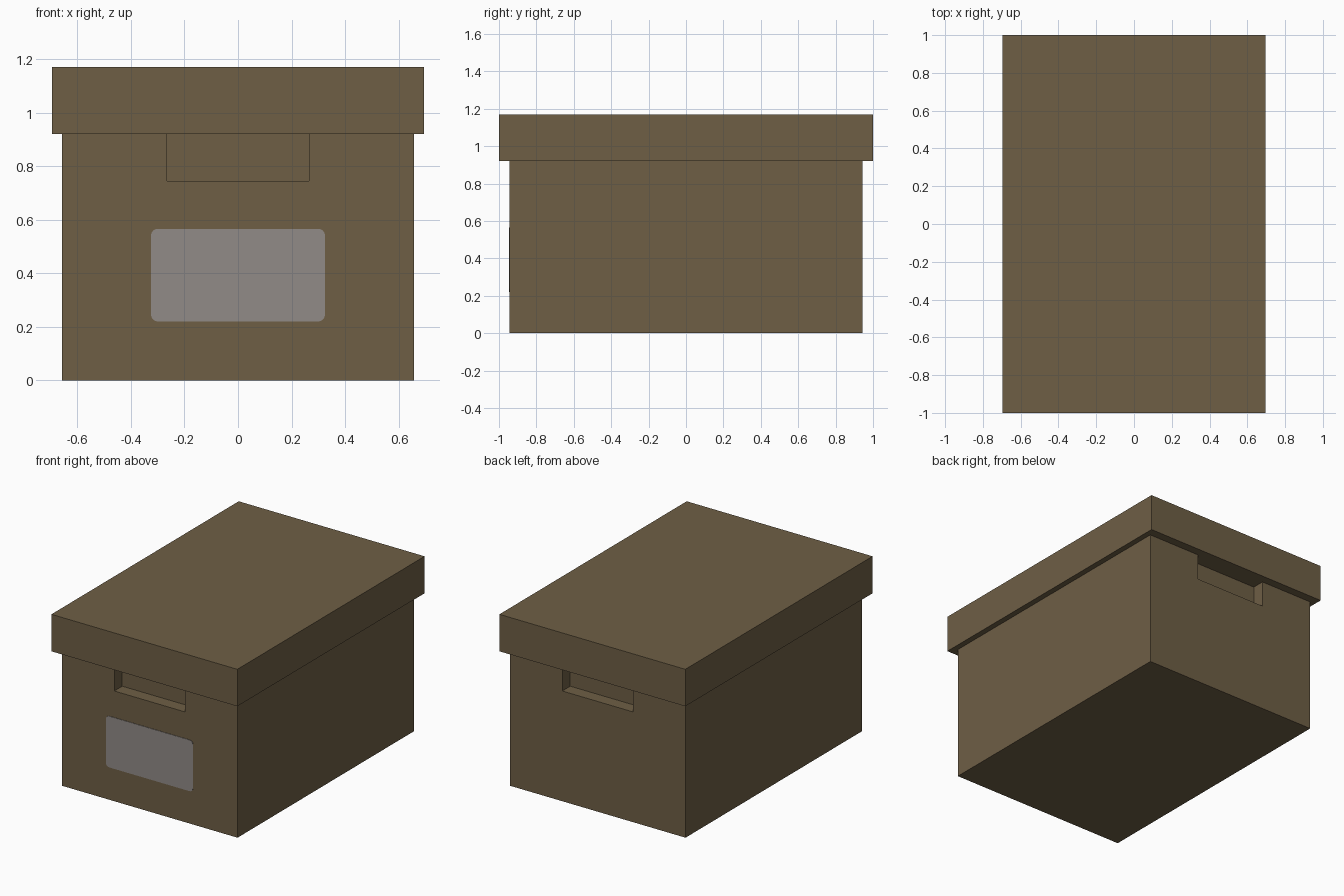
import bpy, bmesh, math

if "Cube" in bpy.data.objects:
    bpy.data.objects.remove(bpy.data.objects["Cube"])


def material(name, rgb):
    m = bpy.data.materials.new(name)
    m.diffuse_color = (*rgb, 1)
    m.use_nodes = True
    m.node_tree.nodes["Principled BSDF"].inputs["Base Color"].default_value = m.diffuse_color
    return m


def add_object(name, bm, mat):
    bmesh.ops.recalc_face_normals(bm, faces=bm.faces)
    me = bpy.data.meshes.new(name)
    bm.to_mesh(me)
    bm.free()
    me.materials.append(mat)
    ob = bpy.data.objects.new(name, me)
    bpy.context.collection.objects.link(ob)
    return ob


def box(name, x, y, z, mat):
    """Box spanning the (min, max) pairs x, y, z."""
    bm = bmesh.new()
    bmesh.ops.create_cube(bm, size=1)
    for v in bm.verts:
        v.co = [(a + b) / 2 + c * (b - a) for c, (a, b) in zip(v.co, (x, y, z))]
    return add_object(name, bm, mat)


card = material("brown cardboard", (0.157, 0.114, 0.060))
paper = material("grey label", (0.285, 0.258, 0.242))

W, D, H = 0.657, 0.943, 0.92

# Box body and overhanging lid
body = box("box_body", (-W, W), (-D, D), (0, H), card)
box("lid", (-0.695, 0.695), (-1, 1), (H, 1.17), card)

# Recessed hand holds at both ends, open up to the lid
for side, name in ((-1, "front"), (1, "back")):
    y = sorted((side * (D - 0.085), side * (D + 0.1)))
    cutter = box(name + "_handle_cutter", (-0.265, 0.265), y, (0.745, 1.0), card)
    cutter.hide_render = True
    cutter.hide_viewport = True
    mod = body.modifiers.new(name + "_handle", 'BOOLEAN')
    mod.operation = 'DIFFERENCE'
    mod.solver = 'EXACT'
    mod.object = cutter

# Rounded label plate on the front
bm = bmesh.new()
r, hx, hz, cz = 0.025, 0.325, 0.173, 0.393
ring = []
for i, (sx, sz) in enumerate(((1, 1), (-1, 1), (-1, -1), (1, -1))):
    for k in range(5):
        a = math.radians(90 * i + 22.5 * k)
        ring.append(bm.verts.new((sx * (hx - r) + r * math.cos(a), -D + 0.001,
                                  cz + sz * (hz - r) + r * math.sin(a))))
face = bm.faces.new(ring)
ext = bmesh.ops.extrude_face_region(bm, geom=[face])
for v in ext["geom"]:
    if isinstance(v, bmesh.types.BMVert):
        v.co.y -= 0.004
bmesh.ops.delete(bm, geom=[f for f in bm.faces if all(v in ring for v in f.verts)],
                 context='FACES_ONLY')
bm.faces.new(ring)
add_object("label", bm, paper)
